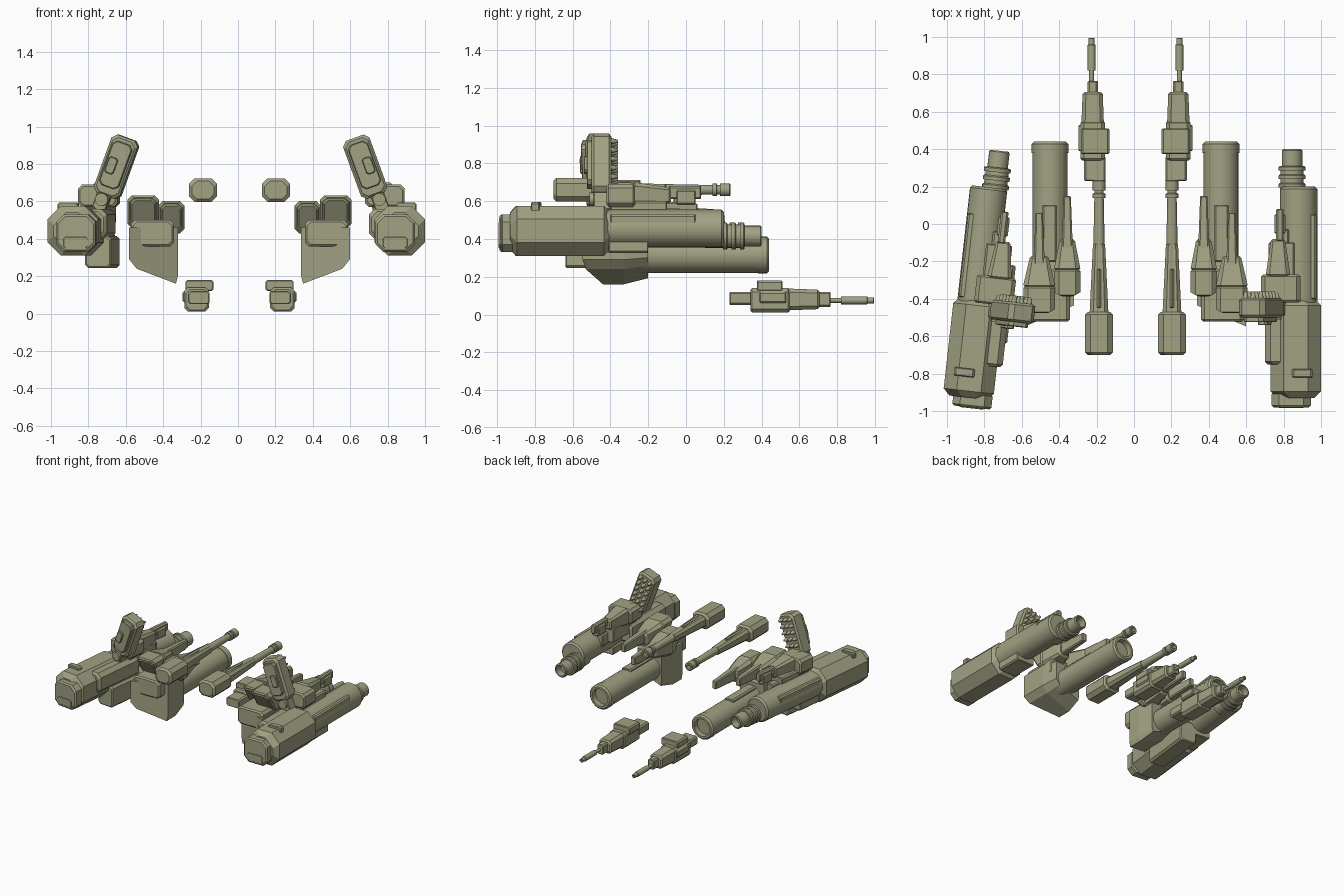
import bpy, bmesh, math
from mathutils import Matrix, Vector

default_cube = bpy.data.objects.get("Cube")
if default_cube:
    bpy.data.objects.remove(default_cube)

olive = bpy.data.materials.new("olive_drab")
olive.use_nodes = True
olive.diffuse_color = (.36, .36, .23, 1)
shader = olive.node_tree.nodes["Principled BSDF"]
shader.inputs["Base Color"].default_value = olive.diffuse_color
shader.inputs["Roughness"].default_value = .7


def skin(name, rings, local, smooth=False):
    """Join rings of points into a closed surface and place it on the current side."""
    bm = bmesh.new()
    loops = [[bm.verts.new(point) for point in ring] for ring in rings]
    count = len(loops[0])
    for near, far in zip(loops, loops[1:]):
        for i in range(count):
            j = (i + 1) % count
            bm.faces.new((near[i], near[j], far[j], far[i]))
    bm.faces.new(loops[0])
    bm.faces.new(loops[-1])
    bmesh.ops.recalc_face_normals(bm, faces=bm.faces)
    mesh = bpy.data.meshes.new(name)
    bm.to_mesh(mesh)
    bm.free()
    matrix = place @ local
    mesh.transform(matrix)
    if matrix.determinant() < 0:
        mesh.flip_normals()
    if smooth:
        mesh.shade_smooth()
        mesh.set_sharp_from_angle(angle=math.radians(35))
    mesh.materials.append(olive)
    part = bpy.data.objects.new(side + "_" + name, mesh)
    bpy.context.collection.objects.link(part)


def block(name, x, z, width, height, start, end, cut=.01, taper=1, rake=0,
          local=Matrix.Identity(4)):
    """Chamfered bar along y; taper scales its back end, rake slopes its front."""
    edge = min(cut, (end - start) / 4) / 2

    def ring(y, scale, inset, slope=0):
        a = width / 2 * scale - inset
        b = height / 2 * scale - inset
        c = min(cut * scale, a * .9, b * .9)
        quarter = [(a - c, b), (a, b - c)]
        right = quarter + [(u, -v) for u, v in reversed(quarter)]
        outline = right + [(-u, -v) for u, v in right]
        return [(x + u, y - slope * v, z + v) for u, v in outline]

    skin(name, [ring(start, 1, edge, rake), ring(start + edge, 1, 0, rake),
                ring(end - edge, taper, 0), ring(end, taper, edge)], local)


def tube(name, x, z, radius, start, end, taper=1, bore=0, sides=24,
         local=Matrix.Identity(4)):
    """Turned bar along y with a bevelled back end, optionally bored out."""
    bevel = min(radius / 8, (end - start) / 4)
    tip = radius * taper
    profile = [(start, radius), (end - bevel, tip), (end, tip - bevel)]
    if bore:
        profile += [(end, tip * bore), (end - radius, tip * bore * .9)]
    angles = [math.tau * i / sides for i in range(sides)]
    skin(name, [[(x + r * math.cos(a), y, z + r * math.sin(a)) for a in angles]
                for y, r in profile], local, smooth=True)


def heavy_cannon():
    # faceted housing with stepped front plug
    block("cannon_housing", x=.865, z=.443, width=.27, height=.265, start=-.93, end=-.4, cut=.07)
    block("housing_plug", x=.84, z=.43, width=.21, height=.2, start=-.98, end=-.9, cut=.04)
    block("plug_slot_frame", x=.84, z=.38, width=.13, height=.06, start=-.985, end=-.97)
    block("housing_clamp", x=.9, z=.56, width=.11, height=.07, start=-.82, end=-.775)
    block("housing_side_box", x=.76, z=.48, width=.12, height=.16, start=-.75, end=-.3, cut=.03)

    # main barrel with rails
    tube("cannon_barrel", x=.88, z=.455, radius=.1, start=-.42, end=.2)
    block("barrel_top_rail", x=.8, z=.51, width=.06, height=.1, start=-.4, end=-.03)
    block("barrel_side_rail", x=.95, z=.49, width=.05, height=.08, start=-.4, end=.05)
    block("barrel_bracket", x=.87, z=.36, width=.16, height=.07, start=-.41, end=-.2)

    # ribbed muzzle
    muzzle = {"x": .845, "z": .415}
    tube("muzzle_core", radius=.062, start=.1, end=.31, **muzzle)
    for rib in range(3):
        back = .22 + rib * .045
        tube("muzzle_rib", radius=.072, start=back - .025, end=back, **muzzle)
    tube("muzzle_tip", radius=.055, start=.3, end=.4, bore=.75, **muzzle)

    # secondary gun riding on the inner side
    block("side_gun_block", x=.785, z=.63, width=.21, height=.12, start=-.42, end=-.27, cut=.02)
    block("side_gun_body", x=.77, z=.63, width=.13, height=.14, start=-.28, end=-.08, cut=.02, taper=.6)
    block("side_gun_barrel", x=.78, z=.645, width=.04, height=.07, start=-.09, end=.08)
    block("side_gun_clip", x=.78, z=.62, width=.06, height=.08, start=-.05, end=.05)
    block("side_gun_saddle", x=.79, z=.54, width=.14, height=.12, start=-.4, end=-.1)

    # tilted missile pod, built around its own centre
    tilt = Matrix.Translation((.68, -.44, .785)) @ Matrix.Rotation(math.radians(-20), 4, "Y")
    block("pod_case", x=0, z=0, width=.15, height=.33, start=-.06, end=.045, cut=.025, local=tilt)
    block("pod_cover", x=0, z=.01, width=.11, height=.25, start=-.085, end=-.05, cut=.02, local=tilt)
    block("pod_sensor", x=.02, z=0, width=.05, height=.09, start=-.1, end=-.07, local=tilt)
    block("pod_arm", x=.01, z=-.2, width=.075, height=.13, start=-.05, end=.04, local=tilt)
    tube("pod_hinge", x=.01, z=-.19, radius=.035, start=-.07, end=.055, sides=12, local=tilt)
    for column in (-1, 0, 1):
        for row in range(6):
            tube("missile_tip", x=column * .043, z=(row - 2.5) * .05, radius=.02,
                 start=.03, end=.08, taper=.4, sides=10, local=tilt)


def bore_cannon():
    # wide bored barrel with end collar
    bore_axis = {"x": .457, "z": .315}
    tube("bore_barrel", radius=.094, start=-.3, end=.4, **bore_axis)
    tube("bore_collar", radius=.098, start=.38, end=.44, bore=.7, **bore_axis)
    block("bore_top_plate", x=.46, z=.4, width=.08, height=.04, start=-.2, end=.1)

    # skewed wedge fairing: one outline, front raked sideways, back shrunk
    centre = Vector((.457, .36))
    outline = [Vector(p) for p in ((.33, .46), (.33, .2), (.34, .16), (.55, .24), (.59, .29), (.59, .46))]
    rings = []
    for y, scale, skew in ((-.49, 1, -.43), (-.33, 1, 0), (-.2, .84, 0)):
        offsets = [(p - centre) * scale for p in outline]
        rings.append([(centre.x + d.x, y + skew * d.x, centre.y + d.y) for d in offsets])
    skin("wedge_fairing", rings, Matrix.Identity(4))
    block("fairing_box", x=.465, z=.43, width=.23, height=.14, start=-.52, end=-.24, cut=.02)

    # pair of tapered thruster pods with raked mouths
    for name, x, z, front, width in (("outer", .515, .545, -.43, .17), ("inner", .365, .515, -.34, .14)):
        block(name + "_thruster_lip", x, z, width * .8, .14, front - .01, front + .06, cut=.02, rake=.6)
        block(name + "_thruster_mouth", x, z, width, .175, front, front + .1, cut=.025, rake=.6)
        block(name + "_thruster_body", x, z, width, .17, front + .09, front + .26, cut=.025, taper=.6)
        block(name + "_thruster_spine", x, z + .01, .06, .1, front + .2, front + .49, taper=.65)


def long_rifle():
    # rounded breech and slender stepped barrel
    rifle_axis = {"x": .195, "z": .66}
    block("rifle_breech", width=.148, height=.125, start=-.7, end=-.47, cut=.028, **rifle_axis)
    block("rifle_sleeve", width=.1, height=.09, start=-.48, end=-.1, cut=.02, taper=.65, **rifle_axis)
    block("rifle_rail", x=.195, z=.695, width=.022, height=.035, start=-.45, end=-.24)
    tube("rifle_barrel", radius=.032, start=-.2, end=.2, taper=.75, **rifle_axis)
    tube("rifle_muzzle_ring", radius=.034, start=.14, end=.165, **rifle_axis)
    tube("rifle_muzzle", radius=.034, start=.18, end=.235, bore=.5, **rifle_axis)


def hand_gun():
    # compact receiver, top block and slim barrel
    block("gun_receiver", x=.229, z=.075, width=.132, height=.13, start=.34, end=.55, cut=.02)
    block("gun_forestock", x=.229, z=.08, width=.12, height=.115, start=.53, end=.705, cut=.02, taper=.9)
    block("gun_tail", x=.217, z=.085, width=.115, height=.07, start=.23, end=.36)
    block("gun_top_block", x=.215, z=.15, width=.15, height=.06, start=.375, end=.51)
    block("gun_side_lug", x=.29, z=.09, width=.03, height=.06, start=.39, end=.53)
    block("gun_neck", x=.228, z=.08, width=.055, height=.08, start=.69, end=.765)
    barrel_axis = {"x": .235, "z": .075, "sides": 12}
    tube("gun_barrel", radius=.013, start=.75, end=.84, **barrel_axis)
    tube("gun_shroud", radius=.021, start=.82, end=.96, **barrel_axis)
    tube("gun_muzzle", radius=.016, start=.95, end=.995, bore=.5, **barrel_axis)


# both sides are mirrored; the right heavy cannon is also swung inwards
mirror = Matrix.Scale(-1, 4, Vector((1, 0, 0)))
pivot = Matrix.Translation((-.86, -.73, 0))
swing = pivot @ Matrix.Rotation(math.radians(-6.4), 4, "Z") @ pivot.inverted()
shift = Matrix.Translation((.008, 0, 0))

for side, flip, turn in (("left", Matrix.Identity(4), Matrix.Identity(4)), ("right", mirror, swing)):
    place = turn @ flip
    heavy_cannon()
    if side == "right":
        block("under_box", x=.76, z=.33, width=.14, height=.17, start=-.62, end=-.2, cut=.015)
    place = shift @ flip
    bore_cannon()
    long_rifle()
    hand_gun()
